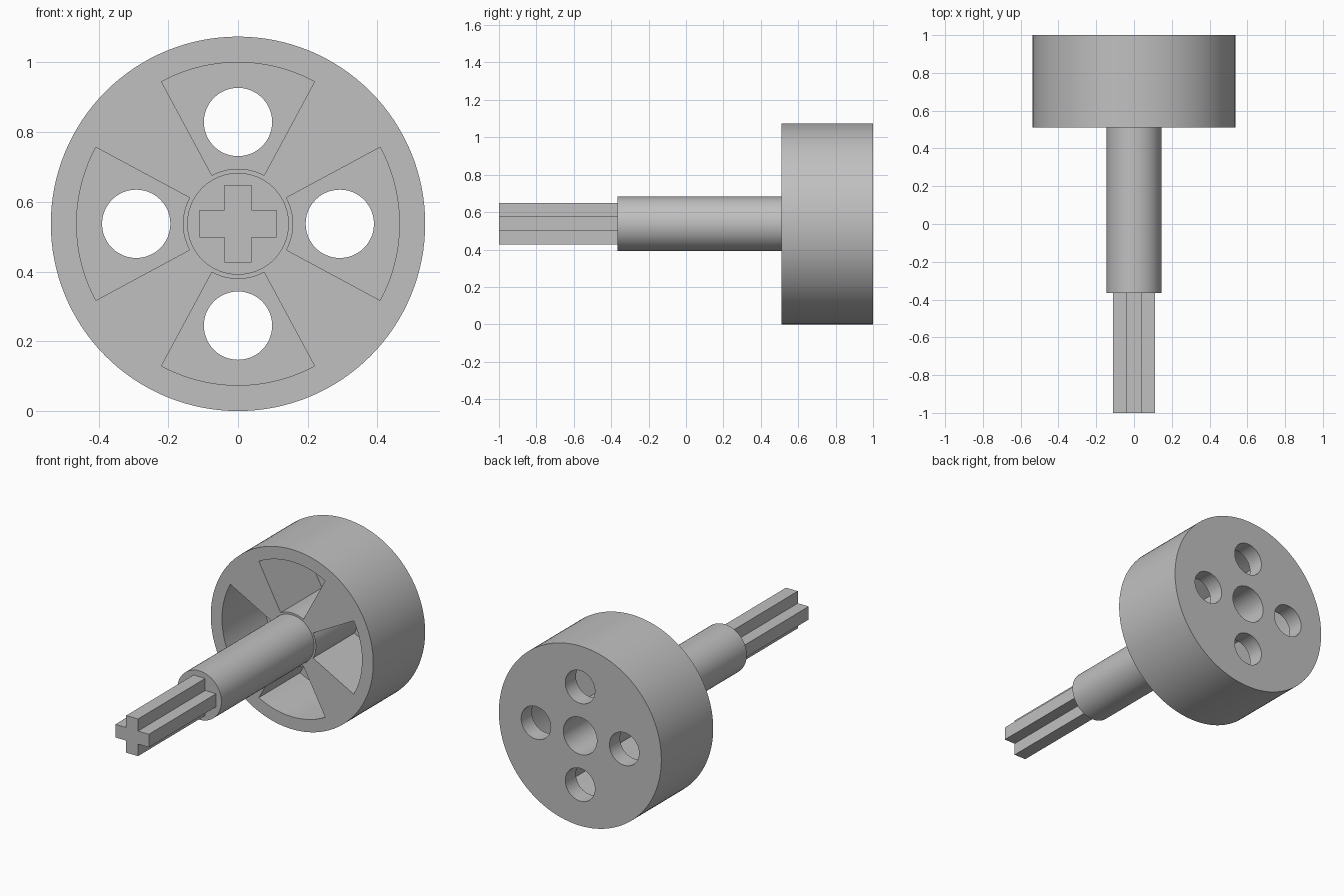
import bpy, bmesh
from math import sin, cos, pi, radians

if "Cube" in bpy.data.objects:
    bpy.data.objects.remove(bpy.data.objects["Cube"])

R = 0.537            # drum radius, also the height of the axis
FRONT, BACK = 0.51, 1.0

grey = bpy.data.materials.new("light grey plastic")
grey.use_nodes = True
grey.diffuse_color = (0.53, 0.53, 0.53, 1)
grey.node_tree.nodes["Principled BSDF"].inputs["Base Color"].default_value = (0.53, 0.53, 0.53, 1)


def arc(r, a0, a1, n):
    return [(r * cos(a0 + (a1 - a0) * i / n), r * sin(a0 + (a1 - a0) * i / n))
            for i in range(n + 1)]


def circle(r, n=96, x=0, z=0):
    return [(x + px, z + pz) for px, pz in arc(r, 0, 2 * pi, n)[:-1]]


def prism(name, outline, y0, y1):
    """Extrude an x-z outline around the axis from y0 to y1."""
    bm = bmesh.new()
    face = bm.faces.new([bm.verts.new((x, y0, z + R)) for x, z in outline])
    new = bmesh.ops.extrude_face_region(bm, geom=[face])["geom"]
    bmesh.ops.translate(bm, vec=(0, y1 - y0, 0),
                        verts=[v for v in new if isinstance(v, bmesh.types.BMVert)])
    bmesh.ops.recalc_face_normals(bm, faces=bm.faces)
    mesh = bpy.data.meshes.new(name)
    bm.to_mesh(mesh)
    bm.free()
    mesh.materials.append(grey)
    obj = bpy.data.objects.new(name, mesh)
    bpy.context.collection.objects.link(obj)
    return obj


def activate(obj):
    bpy.ops.object.select_all(action='DESELECT')
    obj.select_set(True)
    bpy.context.view_layer.objects.active = obj


def cut(target, cutter):
    cutter.hide_render = True
    mod = target.modifiers.new("cut", 'BOOLEAN')
    mod.operation, mod.solver, mod.object = 'DIFFERENCE', 'EXACT', cutter
    activate(target)
    bpy.ops.object.modifier_apply(modifier=mod.name)
    bpy.data.objects.remove(cutter)


# Drum with a blind socket in the back
drum = prism("drum", circle(R, 128), FRONT, BACK)
cut(drum, prism("socket_cutter", circle(0.111, 64), FRONT + 0.03, BACK + 0.1))

# Four fan-shaped pockets in the front, each with a round hole through the back wall
half = radians(28.3)
for i in range(4):
    a = i * pi / 2
    fan = arc(0.463, a - half, a + half, 20) + arc(0.158, a + half, a - half, 12)
    cut(drum, prism("pocket_cutter", fan, FRONT - 0.1, BACK - 0.1))
    hole = circle(0.098, 48, 0.292 * cos(a), 0.292 * sin(a))
    cut(drum, prism("hole_cutter", hole, BACK - 0.2, BACK + 0.1))

# Round shaft
shaft = prism("shaft", circle(0.146, 64), -0.365, FRONT + 0.01)

# Cross-shaped axle end
L, w = 0.111, 0.039
quarter = [(L, -w), (L, w), (w, w)]
cross = []
for i in range(4):
    c, s = round(cos(i * pi / 2)), round(sin(i * pi / 2))
    cross += [(c * x - s * z, s * x + c * z) for x, z in quarter]
axle = prism("cross_axle", cross, -1, -0.355)

for obj in (drum, shaft, axle):
    activate(obj)
    bpy.ops.object.shade_smooth_by_angle(angle=radians(30))
